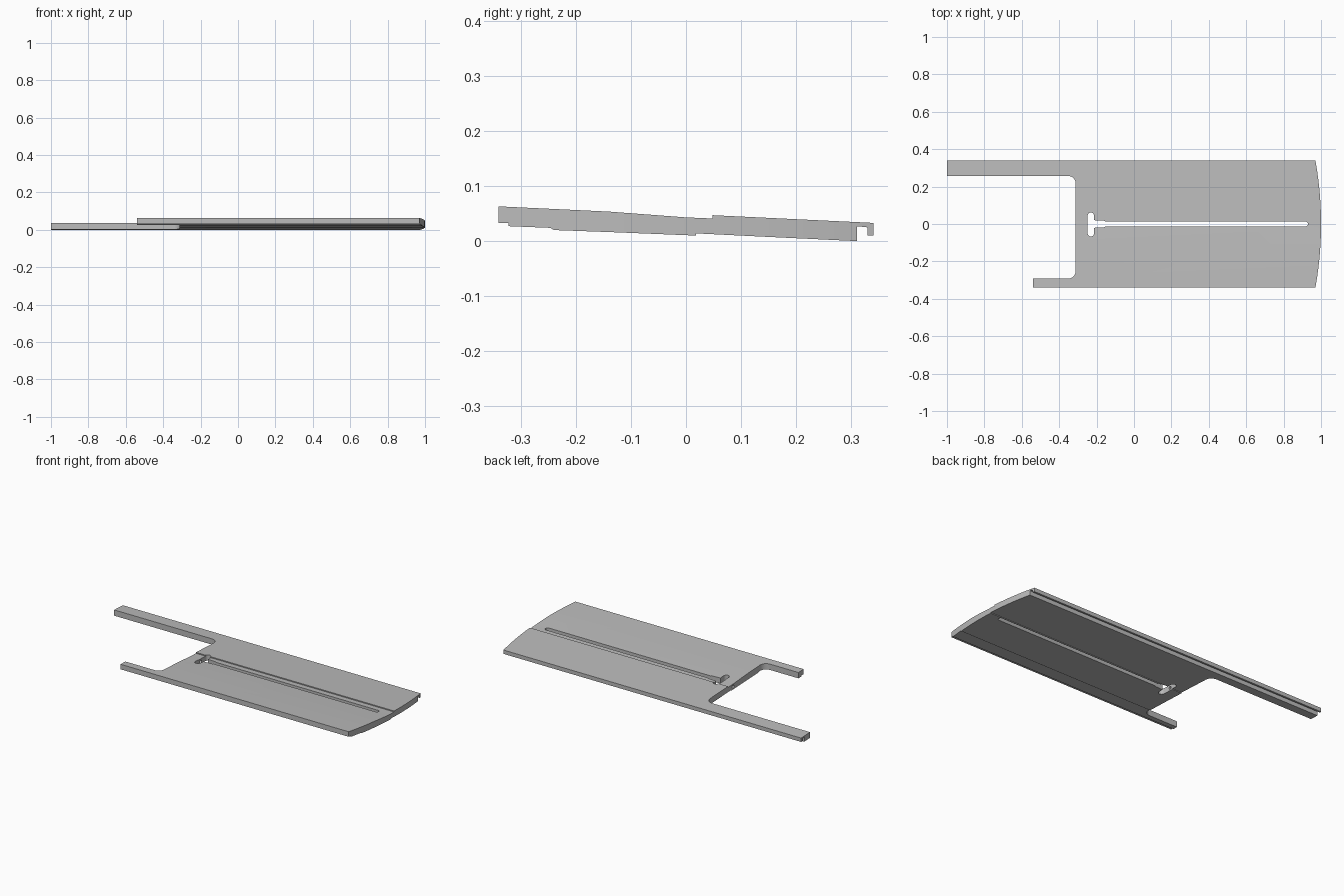
import bpy
import bmesh
from math import sin, cos, pi, sqrt
from mathutils import Matrix

cube = bpy.data.objects.get("Cube")
if cube:
    bpy.data.objects.remove(cube, do_unlink=True)

grey = bpy.data.materials.new("plain grey")
grey.use_nodes = True
colour = (0.5, 0.5, 0.5, 1)
grey.diffuse_color = colour
grey.node_tree.nodes["Principled BSDF"].inputs["Base Color"].default_value = colour


def prism(name, points, start, end, along_x=False):
    """Extrude a flat outline along z, or a (y, z) section along x."""
    bm = bmesh.new()
    place = (lambda p: (start, p[0], p[1])) if along_x else (lambda p: (p[0], p[1], start))
    face = bm.faces.new([bm.verts.new(place(p)) for p in points])
    moved = bmesh.ops.extrude_face_region(bm, geom=[face])["geom"]
    step = (end - start, 0, 0) if along_x else (0, 0, end - start)
    bmesh.ops.translate(bm, vec=step, verts=[v for v in moved if isinstance(v, bmesh.types.BMVert)])
    bmesh.ops.recalc_face_normals(bm, faces=bm.faces)
    mesh = bpy.data.meshes.new(name)
    bm.to_mesh(mesh)
    bm.free()
    mesh.materials.append(grey)
    obj = bpy.data.objects.new(name, mesh)
    bpy.context.collection.objects.link(obj)
    return obj


def arc(cx, cy, radius, first, last, count=8):
    angles = [first + (last - first) * i / count for i in range(count + 1)]
    return [(cx + radius * cos(a), cy + radius * sin(a)) for a in angles]


def capsule(x0, x1, y0, y1):
    """Outline of a slot with round ends, along its longer direction."""
    r = min(x1 - x0, y1 - y0) / 2
    if x1 - x0 > y1 - y0:
        return arc(x1 - r, y0 + r, r, -pi / 2, pi / 2) + arc(x0 + r, y0 + r, r, pi / 2, 3 * pi / 2)
    return arc(x0 + r, y1 - r, r, 0, pi) + arc(x0 + r, y0 + r, r, pi, 2 * pi)


def cut(target, tool, operation):
    mod = target.modifiers.new(tool.name, "BOOLEAN")
    mod.operation = operation
    mod.solver = "EXACT"
    mod.object = tool
    tool.hide_render = True
    tool.hide_set(True)


# Tilted panel section with edge lip, underside rebate and shallow steps
section = [
    (-0.34, 0.033), (-0.322, 0.033), (-0.322, 0.027), (-0.246, 0.024),
    (-0.24, 0.020), (-0.13, 0.016), (0.018, 0.010), (0.018, 0.014),
    (0.14, 0.008), (0.31, 0.0), (0.31, 0.027), (0.329, 0.025),
    (0.329, 0.010), (0.34, 0.010), (0.34, 0.033), (0.048, 0.047),
    (0.048, 0.041), (0.0, 0.043), (-0.14, 0.0535), (-0.34, 0.063),
]
panel = prism("panel", section, -1.1, 1.1, along_x=True)

# Plan outline: bowed end, two unequal arms and a rounded notch
bow = 1.94
bowed_end = [(1 - bow + sqrt(bow ** 2 - y ** 2), y) for y in [-0.4 + i / 40 for i in range(33)]]
inner, radius = -0.312, 0.04
outline = bowed_end + [(-1, 0.4), (-1, 0.257)]
outline += arc(inner - radius, 0.257 - radius, radius, pi / 2, 0)
outline += arc(inner - radius, -0.292 + radius, radius, 0, -pi / 2)
outline += [(-0.54, -0.292), (-0.54, -0.4)]
plan = prism("plan_cutter", outline, -0.1, 0.2)
cut(panel, plan, "INTERSECT")

# Long slot, its wider mouth and the crosswise opening
openings = {
    "long_slot_cutter": capsule(-0.24, 0.93, -0.013, 0.013),
    "slot_mouth_cutter": [(-0.225, -0.021), (-0.155, -0.017), (-0.155, 0.017), (-0.225, 0.021)],
    "cross_slot_cutter": capsule(-0.248, -0.214, -0.067, 0.062),
}
for name, points in openings.items():
    cut(panel, prism(name, points, -0.15, 0.25), "DIFFERENCE")

# Small bore from the notch into the crosswise opening
bore = prism("bore_cutter", arc(0, 0.027, 0.009, 0, 2 * pi * 15 / 16, 15), -0.35, -0.23, along_x=True)
cut(panel, bore, "DIFFERENCE")

# Apply the cuts, remove the tools and keep crisp edges
bpy.context.view_layer.update()
result = bpy.data.meshes.new_from_object(panel.evaluated_get(bpy.context.evaluated_depsgraph_get()))
tools = [m.object for m in panel.modifiers]
panel.modifiers.clear()
panel.data = result
for tool in tools:
    bpy.data.objects.remove(tool, do_unlink=True)
result.materials.clear()
result.materials.append(grey)
bpy.ops.object.select_all(action="DESELECT")
panel.select_set(True)
bpy.context.view_layer.objects.active = panel
bpy.ops.object.shade_smooth_by_angle(angle=0.5)
